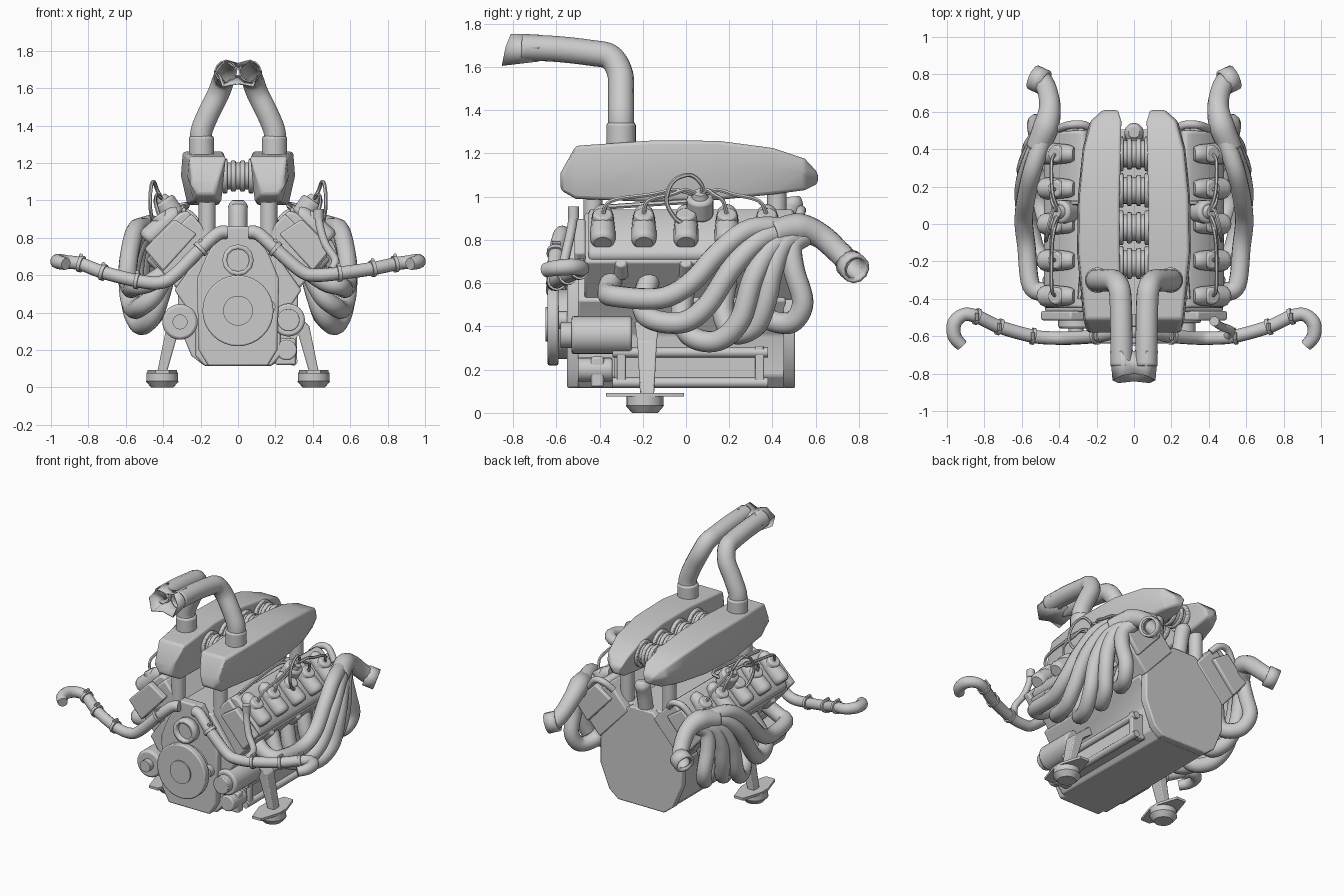
import bpy, bmesh, math
from mathutils import Vector, Matrix

if "Cube" in bpy.data.objects:
    bpy.data.objects.remove(bpy.data.objects["Cube"])

def finish(name, bm, bevel=0, segs=2):
    bmesh.ops.recalc_face_normals(bm, faces=bm.faces)
    me = bpy.data.meshes.new(name)
    bm.to_mesh(me)
    bm.free()
    ob = bpy.data.objects.new(name, me)
    bpy.context.collection.objects.link(ob)
    if bevel:
        m = ob.modifiers.new("bevel", 'BEVEL')
        m.width, m.segments, m.angle_limit = bevel, segs, math.radians(30)
    return ob

def loft(name, rings, bevel=0, segs=2, caps=True):
    bm = bmesh.new()
    vs = [[bm.verts.new(p) for p in r] for r in rings]
    n = len(vs[0])
    for a, b in zip(vs, vs[1:]):
        for i in range(n):
            bm.faces.new((a[i], a[(i + 1) % n], b[(i + 1) % n], b[i]))
    if caps:
        bm.faces.new(vs[0])
        bm.faces.new(vs[-1])
    return finish(name, bm, bevel, segs)

def prism(name, pts, d0, d1, axis='y', bevel=0):
    at = (lambda a, b, d: (a, d, b)) if axis == 'y' else (lambda a, b, d: (a, b, d))
    return loft(name, [[at(a, b, d) for a, b in pts] for d in (d0, d1)], bevel)

def cyl(name, p0, p1, r0, r1=None, n=24, bevel=0):
    p0, p1 = Vector(p0), Vector(p1)
    d = p1 - p0
    rot = d.to_track_quat('Z', 'Y').to_matrix().to_4x4()
    bm = bmesh.new()
    bmesh.ops.create_cone(bm, cap_ends=True, segments=n, radius1=r0,
                          radius2=r0 if r1 is None else r1, depth=d.length,
                          matrix=Matrix.Translation((p0 + p1) / 2) @ rot)
    return finish(name, bm, bevel)

def tube(name, pts, r, radii=None, steps=6, res=4, wall=0):
    """Round pipe along a smooth path through the points; open ended if it has a wall."""
    P = [Vector(p) for p in pts]
    R = radii or [1] * len(P)
    path = []
    for i in range(len(P) - 1):
        a, b, c, d = P[max(i - 1, 0)], P[i], P[i + 1], P[min(i + 2, len(P) - 1)]
        for k in range(steps):
            t = k / steps
            q = 0.5 * (2 * b + (c - a) * t + (2 * a - 5 * b + 4 * c - d) * t * t
                       + (3 * b - a - 3 * c + d) * t ** 3)
            path.append((q, R[i] + (R[i + 1] - R[i]) * t))
    path.append((P[-1], R[-1]))
    cu = bpy.data.curves.new(name, 'CURVE')
    cu.dimensions, cu.bevel_depth, cu.bevel_resolution = '3D', r, res
    cu.use_fill_caps = not wall
    sp = cu.splines.new('POLY')
    sp.points.add(len(path) - 1)
    for s, (q, rad) in zip(sp.points, path):
        s.co, s.radius = (*q, 1), rad
    tmp = bpy.data.objects.new(name + "_path", cu)
    me = bpy.data.meshes.new_from_object(tmp)
    bpy.data.objects.remove(tmp)
    ob = bpy.data.objects.new(name, me)
    bpy.context.collection.objects.link(ob)
    if wall:
        ob.modifiers.new("wall", 'SOLIDIFY').thickness = wall

def ring(name, c, d, r, w, n=24, bevel=0):
    c, d = Vector(c), Vector(d).normalized() * w / 2
    return cyl(name, c - d, c + d, r, n=n, bevel=bevel)

def sym(half):
    return half + [(-x, z) for x, z in reversed(half)]

# crankcase and front / rear covers
prism("crankcase", sym([(.18, .115), (.23, .17), (.23, .36), (.34, .52), (.14, .8)]), -.5, .46, bevel=.01)
prism("rear_plate", sym([(.18, .115), (.25, .17), (.32, .34), (.32, .52), (.24, .68), (.09, .8)]), .45, .505, bevel=.008)
prism("front_cover", sym([(.16, .115), (.21, .2), (.22, .58), (.17, .7), (.08, .86)]), -.55, -.48, bevel=.01)
cyl("crank_pulley_back", (0, -.59, .41), (0, -.54, .41), .16)
cyl("crank_pulley", (0, -.64, .41), (0, -.59, .41), .19, n=32, bevel=.008)
cyl("crank_hub", (0, -.65, .41), (0, -.6, .41), .08)
tube("water_pump_rim", [(0, -.61, .68), (0, -.54, .68)], .085, steps=1, wall=.025)
cyl("water_pump", (0, -.58, .68), (0, -.54, .68), .08)
tube("water_neck", [(0, .44, .74), (0, .47, .9), (0, .49, .97), (0, .49, 1.0)], .05, [1, 1, 1.05, .6])

# accessories bolted low on the case
cyl("starter", (.27, -.53, .36), (.27, -.25, .36), .088, bevel=.012)
cyl("starter_nose", (.27, -.58, .36), (.27, -.52, .36), .06, bevel=.006)
cyl("oil_pump", (.26, -.5, .2), (.26, -.34, .2), .055, bevel=.008)
prism("oil_pump_bracket", [(.2, .12), (.31, .12), (.31, .26), (.2, .26)], -.44, -.38, bevel=.01)
cyl("alternator", (-.31, -.56, .35), (-.31, -.28, .35), .095, bevel=.015)
cyl("alternator_hub", (-.31, -.6, .35), (-.31, -.55, .35), .04)
cyl("idler", (.16, -.59, .43), (.16, -.53, .43), .04)
prism("oil_tank", [(.2, .14), (.29, .14), (.29, .29), (.2, .29)], -.33, .36, bevel=.008)
for z in (.14, .28):
    cyl("oil_tank_rail", (.295, -.34, z), (.295, .38, z), .024, n=12)
for y in (-.3, .34):
    prism("oil_tank_clamp", [(.22, .13), (.315, .13), (.315, .31), (.22, .31)], y - .02, y + .02, bevel=.005)

ys = [-.385, -.195, 0, .19, .375]
# exhaust primaries, bottom loops sweep up to the collector
headers = [
    [(.38, -.34, .62), (.47, -.36, .56), (.55, -.33, .54), (.575, -.12, .53), (.59, .02, .6), (.575, .15, .74), (.54, .3, .85), (.47, .5, .85)],
    [(.38, -.17, .62), (.45, -.2, .49), (.52, -.15, .43), (.56, -.01, .42), (.585, .1, .5), (.585, .22, .68), (.54, .36, .81), (.47, .52, .84)],
    [(.38, 0, .62), (.43, -.02, .44), (.48, .03, .35), (.53, .15, .335), (.57, .25, .43), (.575, .31, .62), (.535, .4, .77), (.47, .53, .83)],
    [(.38, .19, .62), (.42, .17, .47), (.46, .22, .37), (.51, .32, .4), (.545, .37, .52), (.55, .4, .66), (.52, .45, .78), (.46, .54, .82)],
    [(.38, .37, .62), (.41, .35, .5), (.44, .39, .43), (.49, .49, .42), (.52, .54, .51), (.52, .5, .66), (.5, .49, .77), (.46, .55, .82)]]

for s, side in ((1, "right"), (-1, "left")):
    def M(pts):
        return [(s * p[0], *p[1:]) for p in pts]
    def P(x, y, z):
        return (s * x, y, z)

    # cylinder head, valve cover, coil covers
    prism(side + "_head", M([(.1, .76), (.32, .52), (.48, .7), (.25, .93)]), -.47, .51, bevel=.012)
    prism(side + "_valve_cover", M([(.2, .87), (.42, .63), (.485, .73), (.46, .79), (.31, .935), (.27, .945)]), -.45, .5, bevel=.015)
    for y in (-.49, .51):
        prism(side + "_head_end_cap", M([(.22, .82), (.4, .62), (.5, .74), (.34, .9)]), y - .025, y + .025, bevel=.01)
    for y in ys:
        tube(side + "_coil_cover", M([(.32, y, .93), (.35, y, .915), (.43, y, .84), (.475, y, .8), (.49, y, .785)]), .058, [.6, .85, 1, 1, .7], steps=3)
        cyl(side + "_plug_cap", P(.38, y, .86), P(.425, y, .925), .055, .045, n=16, bevel=.01)
    for y in (-.3, 0, .3):
        cyl(side + "_side_boss", P(.4, y, .64), P(.475, y, .7), .038, .028, n=12, bevel=.008)

    # exhaust manifold
    for h in headers:
        tube(side + "_exhaust_primary", M(h), .05)
    tube(side + "_collector", M([(.52, .4, .83), (.47, .52, .855), (.45, .62, .82), (.46, .7, .75), (.485, .755, .695), (.52, .785, .67)]),
         .055, [1.1, 1.25, 1.05, 1, 1, 1.1], wall=.01)
    tube(side + "_exhaust_tip", M([(.475, .755, .69), (.54, .785, .665)]), .069, steps=1, wall=.016)

    # engine mount
    cyl(side + "_foot", P(.405, -.19, 0), P(.405, -.19, .035), .06, .09)
    cyl(side + "_foot_top", P(.405, -.19, .035), P(.405, -.19, .08), .085)
    prism(side + "_foot_plate", M([(.37, -.37), (.44, -.37), (.485, -.23), (.485, -.15), (.44, -.01), (.37, -.01), (.325, -.15), (.325, -.23)]), .075, .092, 'z')
    loft(side + "_mount_strut", [[P(x + a, -.18 + b * 1.25, z) for a, b in ((-w, -w), (w, -w), (w, w), (-w, w))]
                                 for x, z, w in ((.405, .085, .026), (.345, .33, .036), (.23, .42, .045))], .006)

    # air box with sloped ends
    st = [(-.58, .1, .25, 1.03, 1.11), (-.51, .065, .27, .99, 1.235), (-.15, .075, .305, .975, 1.26), (.15, .075, .3, .985, 1.258),
          (.4, .068, .275, 1.01, 1.225), (.55, .065, .235, 1.03, 1.175), (.61, .08, .17, 1.06, 1.11)]
    loft(side + "_air_box", [[P(a + .025, y, z0), P(b - .035, y, z0), P(b, y, z0 + (z1 - z0) * .55), P(b - .01, y, z1), P(a, y, z1)]
                             for y, a, b, z0, z1 in st], .03, 3)
    for y in (-.43, .42):
        cyl(side + "_air_runner", P(.165, y, .78), P(.165, y, 1.04), .045)

    # intake pipe with collar
    cyl(side + "_intake_collar", P(.195, -.3, 1.22), P(.195, -.3, 1.345), .068, bevel=.015)
    tube(side + "_intake_pipe", M([(.195, -.3, 1.3), (.195, -.3, 1.37), (.155, -.3, 1.47), (.105, -.305, 1.57), (.078, -.35, 1.645),
         (.07, -.44, 1.665), (.067, -.6, 1.683), (.065, -.76, 1.69)]), .06, res=5, wall=.008)

    # distributor and ignition leads
    cyl(side + "_distributor", P(.34, .065, .91), P(.4, .065, 1.0), .062, bevel=.015)
    cyl(side + "_distributor_top", P(.39, .065, .985), P(.415, .065, 1.02), .045, .03)
    for i, y in enumerate(ys):
        if i == 2:
            path = [(.4, .065, 1.0), (.43, .075, 1.05), (.45, .02, 1.1), (.465, -.06, 1.07), (.47, -.09, .98), (.46, -.05, .9), (.45, .0, .87)]
        else:
            m = (y + .065) / 2
            path = [(.4, .065, 1.0), (.43, (m + .065) / 2, 1.03), (.44, m, 1.01), (.44, y * .9, .98), (.42, y, .91)]
        tube(side + "_lead", M(path), .01, steps=5, res=1)
    tube(side + "_lead_loom", M([(.38, .1, .96), (.28, .1, .98), (.27, -.1, .97), (.29, -.4, .95)]), .012, res=1)
    tube(side + "_rear_fitting", M([(.22, .5, .88), (.27, .53, .93), (.34, .53, .93), (.4, .51, .86)]), .022)

    # coolant pipe with clamps
    k = 0 if s > 0 else -.04
    pts = M([(.06, -.57, .83), (.11, -.58, .82), (.2, -.6, .74), (.34, -.61, .62 + k / 2), (.42, -.61, .6 + k), (.54, -.6, .61 + k),
             (.72, -.55, .635 + k / 2), (.84, -.495, .66), (.91, -.485, .67), (.96, -.53, .675), (.96, -.6, .67), (.92, -.65, .66)])
    tube(side + "_coolant_pipe", pts, .036, [1] * 9 + [1.1, 1.05, .9])
    for i in (2, 5, 6, 7):
        ring(side + "_hose_clamp", pts[i], Vector(pts[i + 1]) - Vector(pts[i - 1]), .045, .02, 16)
        c = Vector(pts[i])
        cyl(side + "_clamp_screw", c + Vector((0, .02, .045)), c + Vector((0, -.02, .045)), .011, n=8)

# shared mouth joining both intake pipes
mouth = [[(0, -.68, 1.7), (.07, -.68, 1.75), (.128, -.68, 1.69), (.07, -.68, 1.625), (0, -.68, 1.665)],
         [(0, -.8, 1.735), (.065, -.81, 1.753), (.115, -.835, 1.69), (.085, -.85, 1.605), (0, -.84, 1.62)]]
loft("intake_mouth", [r + [(-x, y, z) for x, y, z in reversed(r[1:4])] for r in mouth],
     caps=False).modifiers.new("wall", 'SOLIDIFY').thickness = .006

# couplings joining the two air boxes
for y in (-.21, -.02, .18, .375):
    cyl("air_coupling", (-.12, y, 1.13), (.12, y, 1.13), .072)
    for x in (-.07, -.025, .025, .07):
        ring("coupling_band", (x, y, 1.13), (1, 0, 0), .093 if abs(x) > .05 else .083, .026, bevel=.006)

# breather hose on the right
tube("breather_hose", [(.43, -.52, .92), (.44, -.53, .85), (.47, -.55, .76), (.52, -.57, .68), (.5, -.6, .63)], .022)
cyl("breather_cap", (.43, -.52, .9), (.43, -.52, .955), .026)

# smooth shading with crisp edges
bpy.ops.object.select_all(action='DESELECT')
for ob in bpy.context.scene.objects:
    ob.select_set(True)
    bpy.context.view_layer.objects.active = ob
bpy.ops.object.shade_smooth_by_angle(angle=math.radians(35))
